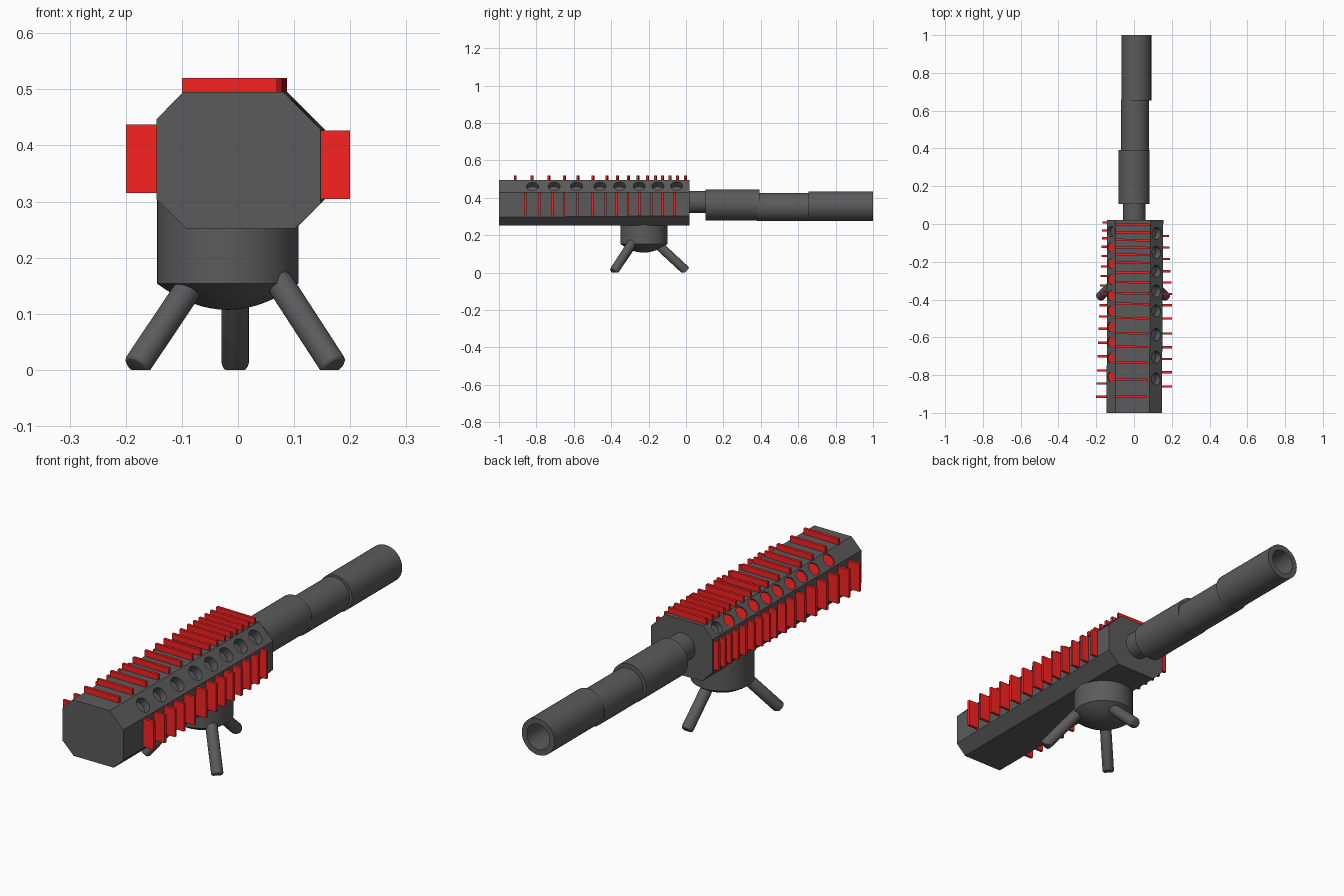
import bpy, bmesh, math
from mathutils import Vector, Matrix

if "Cube" in bpy.data.objects:
    bpy.data.objects.remove(bpy.data.objects["Cube"])


def material(name, col):
    m = bpy.data.materials.new(name)
    m.diffuse_color = (*col, 1)
    m.use_nodes = True
    m.node_tree.nodes["Principled BSDF"].inputs["Base Color"].default_value = m.diffuse_color
    return m


red = material("red", (0.95, 0.016, 0.016))
dark = material("dark_metal", (0.105, 0.105, 0.105))


def make(name, bm, mat=dark, smooth=False):
    bmesh.ops.recalc_face_normals(bm, faces=bm.faces[:])
    me = bpy.data.meshes.new(name)
    bm.to_mesh(me)
    bm.free()
    ob = bpy.data.objects.new(name, me)
    bpy.context.collection.objects.link(ob)
    me.materials.append(mat)
    if smooth:
        bpy.ops.object.select_all(action='DESELECT')
        ob.select_set(True)
        bpy.context.view_layer.objects.active = ob
        bpy.ops.object.shade_smooth_by_angle(angle=math.radians(25))
    return ob


def add_cyl(bm, a, b, r, seg=48):
    a, b = Vector(a), Vector(b)
    rot = (b - a).to_track_quat('Z', 'Y').to_matrix().to_4x4()
    return bmesh.ops.create_cone(bm, cap_ends=True, segments=seg, radius1=r, radius2=r,
                                 depth=(b - a).length,
                                 matrix=Matrix.Translation((a + b) / 2) @ rot)


def add_box(bm, c, size, yaw=0):
    bmesh.ops.create_cube(bm, size=1, matrix=Matrix.Translation(c)
                          @ Matrix.Rotation(yaw, 4, 'Z') @ Matrix.Diagonal((*size, 1)))


def lathe(name, profile, origin, along_y=False, seg=48):
    """Revolve (radius, height) points around the z or y axis."""
    bm = bmesh.new()
    vs = [bm.verts.new((r, 0, h)) for r, h in profile]
    es = [bm.edges.new(p) for p in zip(vs, vs[1:])]
    bmesh.ops.spin(bm, geom=vs + es, cent=(0, 0, 0), axis=(0, 0, 1),
                   angle=2 * math.pi, steps=seg)
    bmesh.ops.remove_doubles(bm, verts=bm.verts[:], dist=1e-5)
    m = Matrix.Rotation(-math.pi / 2, 4, 'X') if along_y else Matrix.Identity(4)
    bmesh.ops.transform(bm, matrix=Matrix.Translation(origin) @ m, verts=bm.verts[:])
    return make(name, bm, smooth=True)


# receiver: chamfered prism, slightly wider at the barrel end
ends = [(-1.0, [(-.145, .447), (-.098, .495), (.081, .495), (.147, .429),
                (.147, .296), (.101, .252), (-.092, .252), (-.145, .304)]),
        (0.02, [(-.142, .447), (-.098, .495), (.088, .495), (.155, .428),
                (.155, .304), (.103, .252), (-.092, .252), (-.142, .304)])]
bm = bmesh.new()
rings = [[bm.verts.new((x, y, z)) for x, z in prof] for y, prof in ends]
for i in range(8):
    j = (i + 1) % 8
    bm.faces.new((rings[0][i], rings[0][j], rings[1][j], rings[1][i]))
for r in rings:
    bm.faces.new(r)
body = make("receiver_body", bm)

# round holes along both upper chamfers, red plugs in the left ones
cut, plugs = bmesh.new(), bmesh.new()
s = math.sqrt(0.5)
for y in (-.82, -.705, -.585, -.46, -.355, -.25, -.15, -.05):
    p, n = Vector((.1175, y, .462)), Vector((s, 0, s))
    add_cyl(cut, p - n * .035, p + n * .03, .032, 32)
for i, y in enumerate((-.04, -.125, -.21, -.295, -.38, -.46, -.545, -.625, -.71, -.81)):
    p, n = Vector((-.121, y, .471)), Vector((-s, 0, s))
    add_cyl(cut, p - n * .025, p + n * .03, .027, 32)
    if i:
        add_cyl(plugs, p - n * .027, p - n * .005, .0268, 32)
cutter = make("hole_cutter", cut)
cutter.hide_render = True
cutter.hide_set(True)
mod = body.modifiers.new("holes", 'BOOLEAN')
mod.operation, mod.solver, mod.object = 'DIFFERENCE', 'EXACT', cutter
make("hole_plugs", plugs, red)

# cooling fins: top, right and left rows
top_y = (-.913, -.823, -.733, -.65, -.578, -.498, -.423, -.367, -.308,
         -.257, -.205, -.163, -.125, -.085, -.045, -.003)
bm = bmesh.new()
for y in top_y:
    x1 = .087 + .019 * y
    add_box(bm, ((x1 - .1) / 2, y, .503), (x1 + .1, .012, .034), -.02)
make("top_fins", bm, red)

bm = bmesh.new()
for y in (-.86, -.785, -.715, -.652, -.58, -.5, -.43, -.37, -.31, -.25, -.185, -.125, -.063):
    tip = min(.2, .182 - .05 * y)
    add_box(bm, ((tip + .14) / 2, y, .366), (tip - .14, .012, .122))
make("right_fins", bm, red)

bm = bmesh.new()
for y in (-.915, -.775, -.845, -.7, -.628, -.555, -.49, -.43, -.37, -.325,
          -.275, -.225, -.17, -.12, -.075, -.035, .008):
    tip = -.167 + .036 * y
    add_box(bm, ((tip - .135) / 2, y, .376), (-.135 - tip, .012, .122))
make("left_fins", bm, red)

# barrel: neck, two sleeves, bored muzzle
for name, r, y0, y1, x, z in (("barrel_neck", .059, -.02, .12, .001, .378),
                              ("barrel_rear_sleeve", .083, .105, .392, 0, .362),
                              ("barrel_middle", .075, .38, .66, .005, .35)):
    bm = bmesh.new()
    add_cyl(bm, (x, y0, z), (x, y1, z), r)
    make(name, bm, smooth=True)
lathe("barrel_muzzle", [(0, .655), (.079, .655), (.079, 1), (.055, 1), (.055, .72), (0, .72)],
      (.0125, 0, .356), along_y=True)

# mount drum with a shallow domed underside
lathe("mount_drum", [(0, .303), (.126, .303), (.126, .154)]
      + [(.126 * (1 - k / 8), .154 - .047 * (1 - (1 - k / 8) ** 2)) for k in range(1, 9)],
      (-.0185, -.225, 0))

# tripod legs: rounded ends, feet cut flat on the ground
for name, a, b in (("left_leg", (-.085, -.29, .15), (-.178, -.383, .011)),
                   ("right_leg", (.07, -.285, .162), (.168, -.383, .011)),
                   ("rear_leg", (-.005, -.145, .145), (-.005, -.004, .014))):
    bm = bmesh.new()
    d = (Vector(b) - Vector(a)).normalized()
    add_cyl(bm, a, Vector(b) + d * .008, .0245, 24)
    rims = [e for e in bm.edges if any(len(f.verts) > 4 for f in e.link_faces)]
    bmesh.ops.bevel(bm, geom=rims, offset=.008, segments=3, profile=.5, affect='EDGES')
    cutres = bmesh.ops.bisect_plane(bm, geom=bm.verts[:] + bm.edges[:] + bm.faces[:],
                                    plane_co=(0, 0, 0), plane_no=(0, 0, 1), clear_inner=True)
    bmesh.ops.holes_fill(bm, edges=[e for e in bm.edges if e.is_boundary], sides=0)
    make(name, bm, smooth=True)
